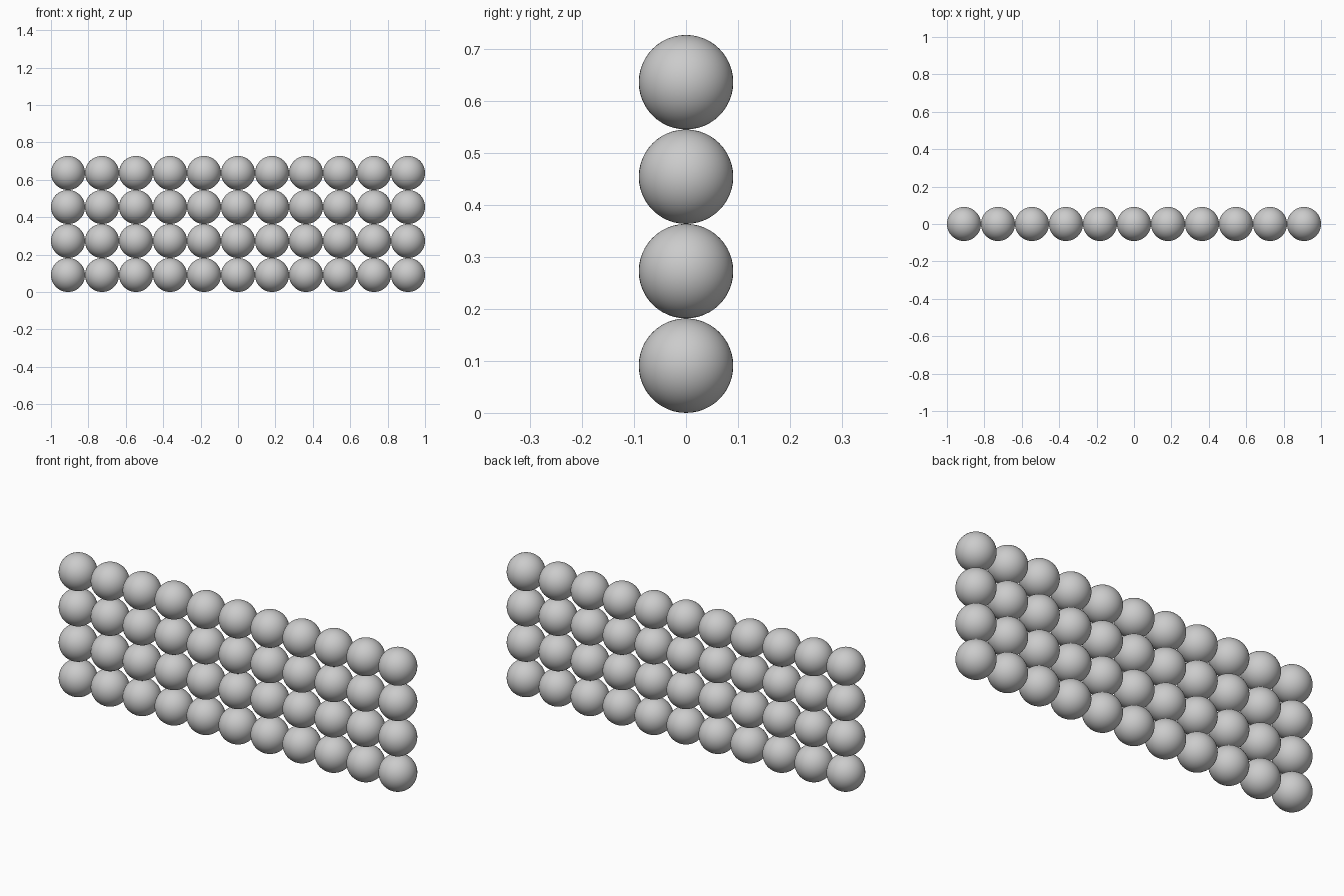
import bpy

if "Cube" in bpy.data.objects:
    bpy.data.objects.remove(bpy.data.objects["Cube"])

COLUMNS, ROWS = 11, 4
RADIUS = 1 / COLUMNS          # touching balls fill the 2 unit width
PITCH = 2 * RADIUS

# One smooth ball, whose mesh is shared by the whole wall
bpy.ops.mesh.primitive_uv_sphere_add(segments=48, ring_count=24, radius=RADIUS)
first = bpy.context.object
bpy.ops.object.shade_smooth()
first.data.name = "ball"

# Upright grid of balls: one row deep, stacked directly on each other
for row in range(ROWS):
    for col in range(COLUMNS):
        ball = first
        if row or col:
            ball = first.copy()
            bpy.context.collection.objects.link(ball)
        ball.name = f"ball_row{row + 1}_column{col + 1}"
        ball.location = ((col - (COLUMNS - 1) / 2) * PITCH, 0, RADIUS + row * PITCH)
